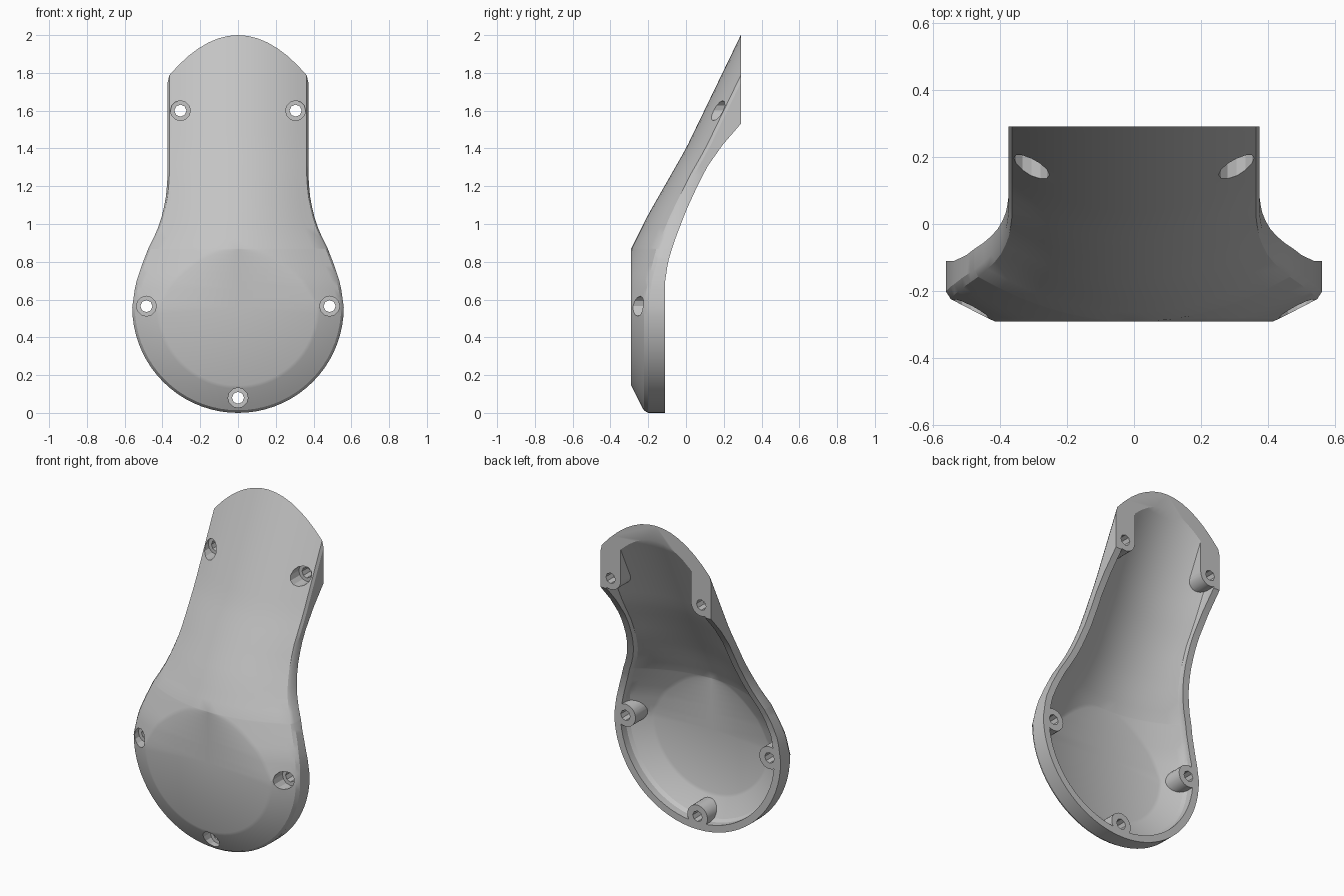
import bpy, bmesh, math
from mathutils import Matrix

cube = bpy.data.objects.get("Cube")
if cube:
    bpy.data.objects.remove(cube, do_unlink=True)

grey = bpy.data.materials.new("light_grey")
grey.use_nodes = True
grey.diffuse_color = (0.55, 0.55, 0.55, 1)
grey.node_tree.nodes["Principled BSDF"].inputs["Base Color"].default_value = (0.55, 0.55, 0.55, 1)

MID, TOP, FLAT, END = 0.56, 2.3, -0.29, 0.29

# Height tables: half width, front ridge depth, arch depth, back rim depth
WIDTH = [(0.56, 0.56), (0.68, 0.543), (0.78, 0.51), (0.87, 0.475), (0.96, 0.43),
         (1.05, 0.4), (1.14, 0.382), (1.24, 0.373), (TOP, 0.373)]
RIDGE = [(0.56, -0.381), (0.7, -0.348), (0.87, -0.29), (1.05, -0.2), (1.4, 0), (2, 0.29), (TOP, 0.435)]
ARCH = [(0.56, 0.166), (1.25, 0.108), (TOP, 0.108)]
RIM = [(0.7, -0.11), (0.8, -0.095), (0.9, -0.065), (1.07, 0), (1.2, 0.06), (1.3, 0.11),
       (1.42, 0.195), (1.53, 0.29), (TOP, 0.9)]


def lookup(table, z):
    if z <= table[0][0]:
        return table[0][1]
    for (a, p), (b, q) in zip(table, table[1:]):
        if z <= b:
            return p + (q - p) * (z - a) / (b - a)
    return table[-1][1]


def make_object(name, bm):
    bmesh.ops.recalc_face_normals(bm, faces=bm.faces)
    mesh = bpy.data.meshes.new(name)
    bm.to_mesh(mesh)
    bm.free()
    mesh.materials.append(grey)
    obj = bpy.data.objects.new(name, mesh)
    bpy.context.collection.objects.link(obj)
    return obj


def body(name, inset, lift, back):
    """Solid with an arched front, clipped flat over the round end."""
    rows = [TOP - (TOP - 0.87) * i / 26 for i in range(26)]
    rows += [MID + 0.31 * math.sin(i * math.pi / 20) for i in range(10, 0, -1)]
    half = [(lookup(WIDTH, z) - inset, z) for z in rows]
    r = lookup(WIDTH, MID) - inset
    half += [(r * math.cos(a), MID - r * math.sin(a))
             for a in (i * math.pi / 36 for i in range(18))]
    outline = half + [(0, MID - r)] + [(-x, z) for x, z in reversed(half)]
    bm = bmesh.new()
    strips = []
    for x, z in outline:
        s = max(z, MID)
        d, arch = lookup(RIDGE, s), lookup(ARCH, s)
        kb = math.sqrt(max(0, (FLAT - d) / arch))
        ks = [0, kb] + [kb + (0.975 - kb) * i / 7 for i in range(1, 8)]
        pts = [(k, max(FLAT, d + arch * k * k) + lift) for k in ks]
        rim = lookup(RIM, z) + back
        pts += [(1, d + arch + 0.014 + lift), (1, rim), (0, rim)]
        strips.append([bm.verts.new((x * k, y, s + (z - s) * k)) for k, y in pts])
    for a, b in zip(strips, strips[1:]):
        for i in range(len(a) - 1):
            bm.faces.new((a[i], a[i + 1], b[i + 1], b[i]))
    bmesh.ops.remove_doubles(bm, verts=bm.verts, dist=0.0005)
    bmesh.ops.holes_fill(bm, edges=[e for e in bm.edges if e.is_boundary], sides=0)
    return make_object(name, bm)


def rod(x, z, radius, y0, y1, sides):
    """Cylinder along the depth axis."""
    bm = bmesh.new()
    bmesh.ops.create_cone(bm, cap_ends=True, segments=sides, radius1=radius, radius2=radius,
                          depth=y1 - y0, matrix=Matrix.Translation((x, (y0 + y1) / 2, z))
                          @ Matrix.Rotation(math.pi / 2, 4, 'X'))
    return make_object("rod_cutter", bm)


def box(centre, size):
    bm = bmesh.new()
    bmesh.ops.create_cube(bm, size=1, matrix=Matrix.Translation(centre) @ Matrix.Diagonal((*size, 1)))
    return make_object("box_cutter", bm)


def subtract(target, cutter):
    mod = target.modifiers.new("cut", 'BOOLEAN')
    mod.operation, mod.solver, mod.object = 'DIFFERENCE', 'EXACT', cutter
    bpy.context.view_layer.objects.active = target
    bpy.ops.object.modifier_apply(modifier=mod.name)
    bpy.data.objects.remove(cutter, do_unlink=True)


# Screw positions: x, z, depth of the counterbore floor
screws = [(0, 0.08, -0.19)]
for side in (-1, 1):
    screws += [(side * 0.485, 0.565, -0.19), (side * 0.305, 1.6, 0.225)]

# Cavity, leaving material for the screw bosses
cover = body("cover_shell", 0, 0, 0)
cavity = body("cavity", 0.042, 0.045, 0.1)
for x, z, floor in screws:
    subtract(cavity, rod(x, z, 0.068, -0.8, 1.2, 24))
for side in (-1, 1):
    subtract(cavity, box((side * 0.337, 0.2, 2.1), (0.2, 2, 1)))
subtract(cover, cavity)

# Flat upper end
subtract(cover, box((0, END + 1, 1.5), (3, 2, 4)))

# Screw holes with counterbores
for x, z, floor in screws:
    subtract(cover, rod(x, z, 0.053, -0.8, floor, 12))
    subtract(cover, rod(x, z, 0.032, -0.8, 0.8, 8))

bpy.ops.object.select_all(action='DESELECT')
cover.select_set(True)
bpy.context.view_layer.objects.active = cover
bpy.ops.object.shade_smooth_by_angle(angle=math.radians(28))
